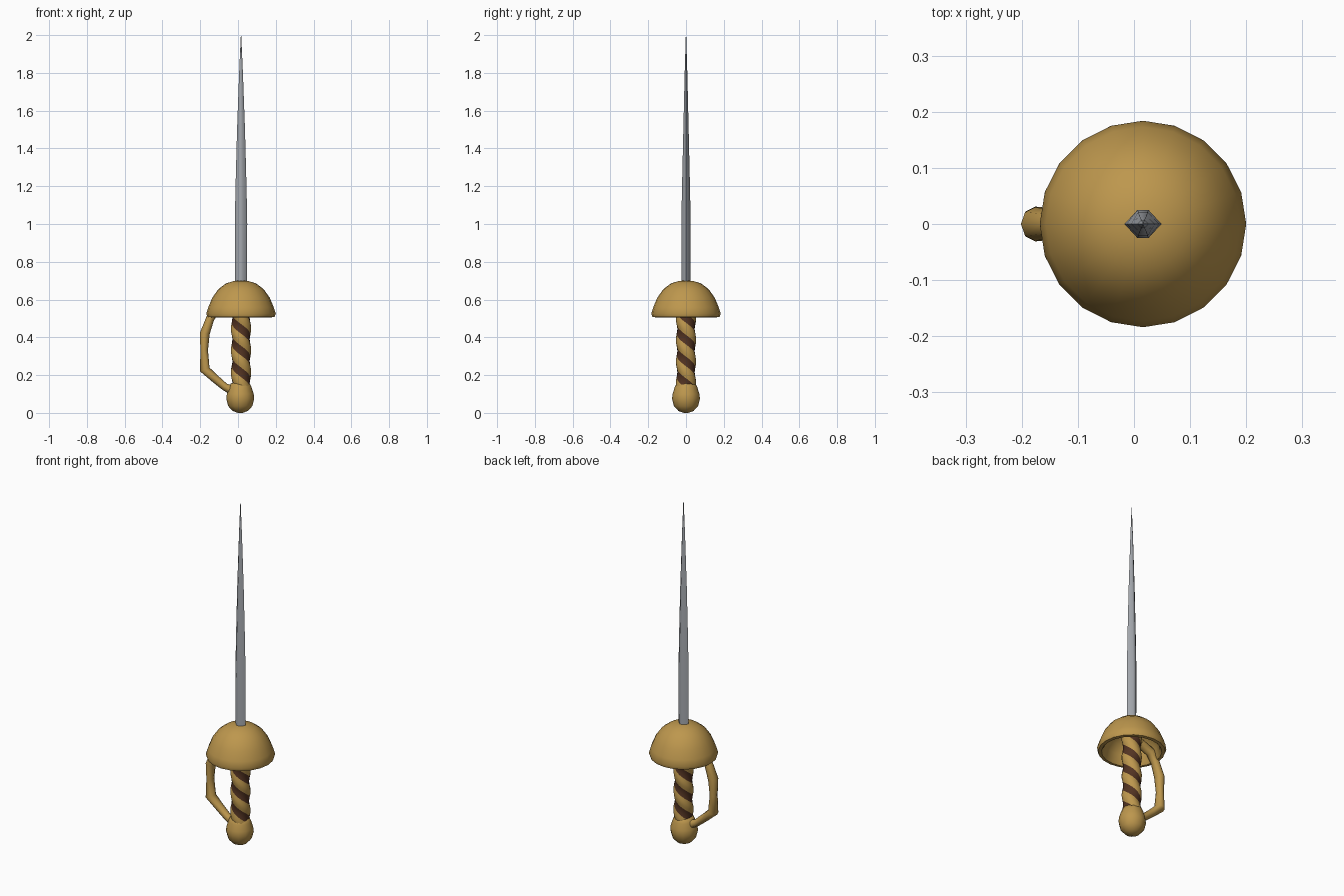
import bpy
import bmesh
from math import sin, cos, pi, radians
from mathutils import Vector

if "Cube" in bpy.data.objects:
    bpy.data.objects.remove(bpy.data.objects["Cube"], do_unlink=True)

AXIS = 0.016  # blade, guard and grip share this x


def material(name, rgb):
    mat = bpy.data.materials.new(name)
    mat.use_nodes = True
    mat.diffuse_color = (*rgb, 1)
    mat.node_tree.nodes["Principled BSDF"].inputs["Base Color"].default_value = (*rgb, 1)
    return mat


gold = material("aged gold", (0.51, 0.31, 0.075))
leather = material("brown leather", (0.085, 0.033, 0.016))
steel = material("steel", (0.37, 0.39, 0.42))


def loft(name, rings, mats, smooth=40, column_mat=None):
    """Skin a stack of point rings, closing both ends."""
    bm = bmesh.new()
    loops = [[bm.verts.new(p) for p in ring] for ring in rings]
    n = len(loops[0])
    for low, high in zip(loops, loops[1:]):
        for i in range(n):
            j = (i + 1) % n
            face = bm.faces.new((low[i], low[j], high[j], high[i]))
            if column_mat:
                face.material_index = column_mat(i)
    bm.faces.new(loops[0][::-1])
    bm.faces.new(loops[-1])
    bmesh.ops.recalc_face_normals(bm, faces=bm.faces)
    mesh = bpy.data.meshes.new(name)
    bm.to_mesh(mesh)
    bm.free()
    for mat in mats:
        mesh.materials.append(mat)
    obj = bpy.data.objects.new(name, mesh)
    bpy.context.collection.objects.link(obj)
    bpy.ops.object.select_all(action="DESELECT")
    obj.select_set(True)
    bpy.context.view_layer.objects.active = obj
    bpy.ops.object.shade_smooth_by_angle(angle=radians(smooth))
    return obj


def turned(profile, sides, x=AXIS):
    """Rings for a round part from (radius, height) pairs."""
    return [[(x + r * cos(2 * pi * i / sides), r * sin(2 * pi * i / sides), z)
             for i in range(sides)] for r, z in profile]


# Blade: flattened diamond section tapering to a point
section = [(1, 0), (0.3, 1), (-0.3, 1), (-1, 0), (-0.3, -1), (0.3, -1)]
taper = [(0.66, 0.031, 0.024), (1.0, 0.033, 0.025), (1.2, 0.029, 0.021),
         (1.5, 0.021, 0.014), (1.8, 0.010, 0.007), (2.0, 0.001, 0.001)]
loft("blade", [[(AXIS + a * wx, b * wy, z) for a, b in section]
               for z, wx, wy in taper], [steel], smooth=60)

# Hollow bowl guard: inner wall, rolled rim, outer wall
bowl = [(0.02, 0.655), (0.07, 0.645), (0.115, 0.605), (0.14, 0.56), (0.15, 0.52),
        (0.16, 0.506), (0.178, 0.508), (0.184, 0.525), (0.173, 0.56),
        (0.152, 0.61), (0.12, 0.655), (0.08, 0.685), (0.04, 0.698), (0.01, 0.701)]
loft("bowl_guard", turned(bowl, 20), [gold], smooth=50)

# Twisted grip: ring columns follow two helical leather bands
COLS, RISE = 18, 0.115


def grip_ring(z):
    start = -pi / 2 + pi * (0.33 - z) / RISE
    ring = []
    for i in range(COLS):
        turn = 2 * pi * (i - 2) / COLS
        r = 0.050 - 0.004 * cos(2 * turn)
        ring.append((AXIS + r * cos(start + turn), r * sin(start + turn), z))
    return ring


loft("grip", [grip_ring(0.14 + 0.0125 * k) for k in range(41)], [gold, leather],
     column_mat=lambda i: 1 if i % (COLS // 2) < 4 else 0)

# Pommel
knob = [(0.012, 0.0), (0.04, 0.010), (0.064, 0.036), (0.074, 0.075), (0.071, 0.1),
        (0.060, 0.135), (0.051, 0.155), (0.04, 0.16)]
loft("pommel", turned(knob, 12, 0.012), [gold], smooth=60)

# Knuckle bow: swept tube from the pommel up into the bowl
path = [(-0.02, 0.115, 0.026), (-0.07, 0.138, 0.020), (-0.12, 0.18, 0.022),
        (-0.176, 0.23, 0.027), (-0.179, 0.33, 0.020), (-0.176, 0.42, 0.026),
        (-0.147, 0.50, 0.022), (-0.115, 0.55, 0.024), (-0.04, 0.58, 0.024)]
points = [Vector((x, 0, z)) for x, z, r in path]
bow = []
for k, p in enumerate(points):
    along = (points[min(k + 1, len(points) - 1)] - points[max(k - 1, 0)]).normalized()
    across = along.cross(Vector((0, 1, 0)))
    r = path[k][2]
    bow.append([p + across * r * cos(pi * i / 4) + Vector((0, 1.15 * r * sin(pi * i / 4), 0))
                for i in range(8)])
loft("knuckle_bow", bow, [gold], smooth=60)
